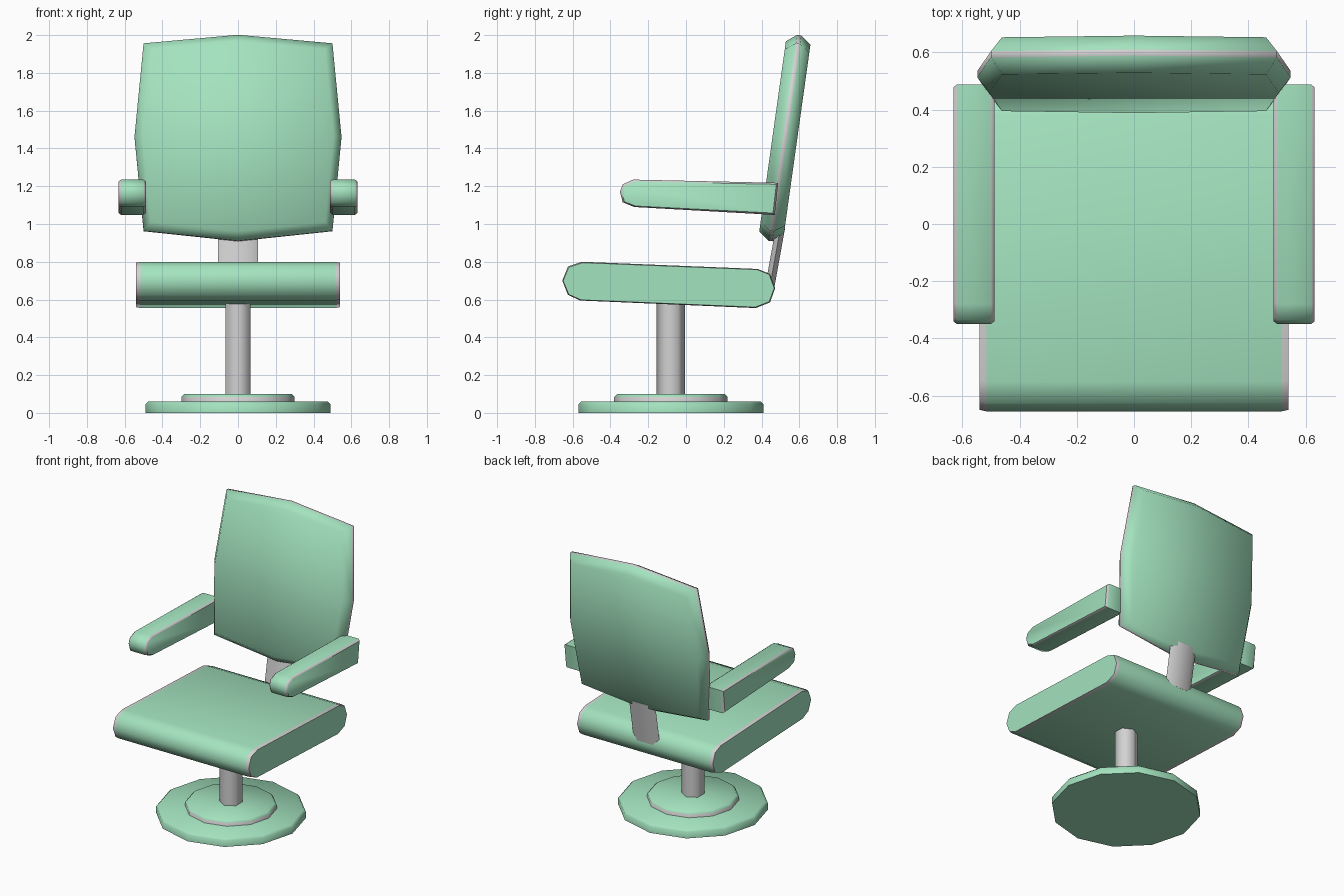
import bpy, bmesh, math

if "Cube" in bpy.data.objects:
    bpy.data.objects.remove(bpy.data.objects["Cube"])


def material(name, rgb):
    m = bpy.data.materials.new(name)
    m.diffuse_color = (*rgb, 1)
    m.use_nodes = True
    m.node_tree.nodes["Principled BSDF"].inputs["Base Color"].default_value = m.diffuse_color
    return m


GREEN = material("mint green", (0.37, 0.77, 0.52))
GREY = material("light grey", (0.65, 0.64, 0.64))


def loft(name, rings, trim=(), base=0, angle=62):
    """Skin closed rings of points; bands listed in trim become grey."""
    bm = bmesh.new()
    vs = [[bm.verts.new(p) for p in r] for r in rings]
    n = len(vs[0])
    for k in range(len(vs) - 1):
        for i in range(n):
            j = (i + 1) % n
            f = bm.faces.new((vs[k][i], vs[k][j], vs[k + 1][j], vs[k + 1][i]))
            f.material_index = 1 if k in trim else base
    for cap in (vs[0], vs[-1]):
        bm.faces.new(cap).material_index = base
    bmesh.ops.recalc_face_normals(bm, faces=bm.faces[:])
    me = bpy.data.meshes.new(name)
    bm.to_mesh(me)
    bm.free()
    me.materials.append(GREEN)
    me.materials.append(GREY)
    ob = bpy.data.objects.new(name, me)
    bpy.context.collection.objects.link(ob)
    bpy.ops.object.select_all(action='DESELECT')
    ob.select_set(True)
    bpy.context.view_layer.objects.active = ob
    bpy.ops.object.shade_smooth_by_angle(angle=math.radians(angle))
    return ob


def inset(profile, d):
    """Pull a profile in by d along each axis around its box centre."""
    us, vs = [p[0] for p in profile], [p[1] for p in profile]
    cu, cv = (min(us) + max(us)) / 2, (min(vs) + max(vs)) / 2
    su = 1 - 2 * d / (max(us) - min(us))
    sv = 1 - 2 * d / (max(vs) - min(vs))
    return [(cu + (u - cu) * su, cv + (v - cv) * sv) for u, v in profile]


def circle(r, z, n, y=-0.08):
    return [(r * math.sin(2 * math.pi * i / n), y + r * math.cos(2 * math.pi * i / n), z)
            for i in range(n)]


def cushion(name, profile, x0, x1, width, d):
    """Side profile (y, z) extruded in x, with grey chamfered side edges."""
    small = inset(profile, d)
    steps = [(x0, small), (x0 + width, profile), (x1 - width, profile), (x1, small)]
    return loft(name, [[(x, y, z) for y, z in p] for x, p in steps], trim=(0, 2), angle=50)


# round foot, upper foot plate and hexagonal column
loft("foot_disc", [circle(0.49, 0, 12), circle(0.49, 0.045, 12), circle(0.475, 0.06, 12)])
loft("foot_plate", [circle(0.3, 0.03, 12), circle(0.3, 0.085, 12), circle(0.285, 0.10, 12)],
     trim=(0,))
loft("column", [circle(0.075, 0.08, 6), circle(0.075, 0.62, 6)], base=1)

# seat cushion
seat = [(-0.55, 0.80), (-0.625, 0.775), (-0.655, 0.70), (-0.625, 0.625), (-0.56, 0.595),
        (0.37, 0.555), (0.445, 0.585), (0.472, 0.66), (0.445, 0.735), (0.38, 0.762)]
cushion("seat", seat, -0.54, 0.54, 0.024, 0.005)

# armrests
arm = [(-0.28, 1.235), (-0.335, 1.21), (-0.35, 1.17), (-0.335, 1.115), (-0.275, 1.09),
       (0.47, 1.048), (0.488, 1.218)]
for side, x0 in (("right", 0.488), ("left", -0.632)):
    cushion("armrest_" + side, arm, x0, x0 + 0.144, 0.013, 0.01)

# leaning backrest: grey seam band between two chamfered green halves
outline = [(0, 2.0), (0.5, 1.955), (0.548, 1.46), (0.5, 0.963), (0, 0.91),
           (-0.5, 0.963), (-0.548, 1.46), (-0.5, 1.955)]


def back_ring(t, d):
    return [(x, 0.447 + 0.14 * (z - 0.91) + t, z - 0.14 * t) for x, z in inset(outline, d)]


loft("backrest", [back_ring(-0.065, 0.042), back_ring(-0.011, 0),
                  back_ring(0.011, 0), back_ring(0.065, 0.042)], trim=(1,))


# flat grey post joining seat and backrest
def post_ring(y, z):
    hexagon = [(0.105, 0), (0.06, 0.024), (-0.06, 0.024), (-0.105, 0), (-0.06, -0.024), (0.06, -0.024)]
    return [(x, y + t, z - 0.18 * t) for x, t in hexagon]


loft("back_post", [post_ring(0.445, 0.675), post_ring(0.50, 0.98)], base=1)
